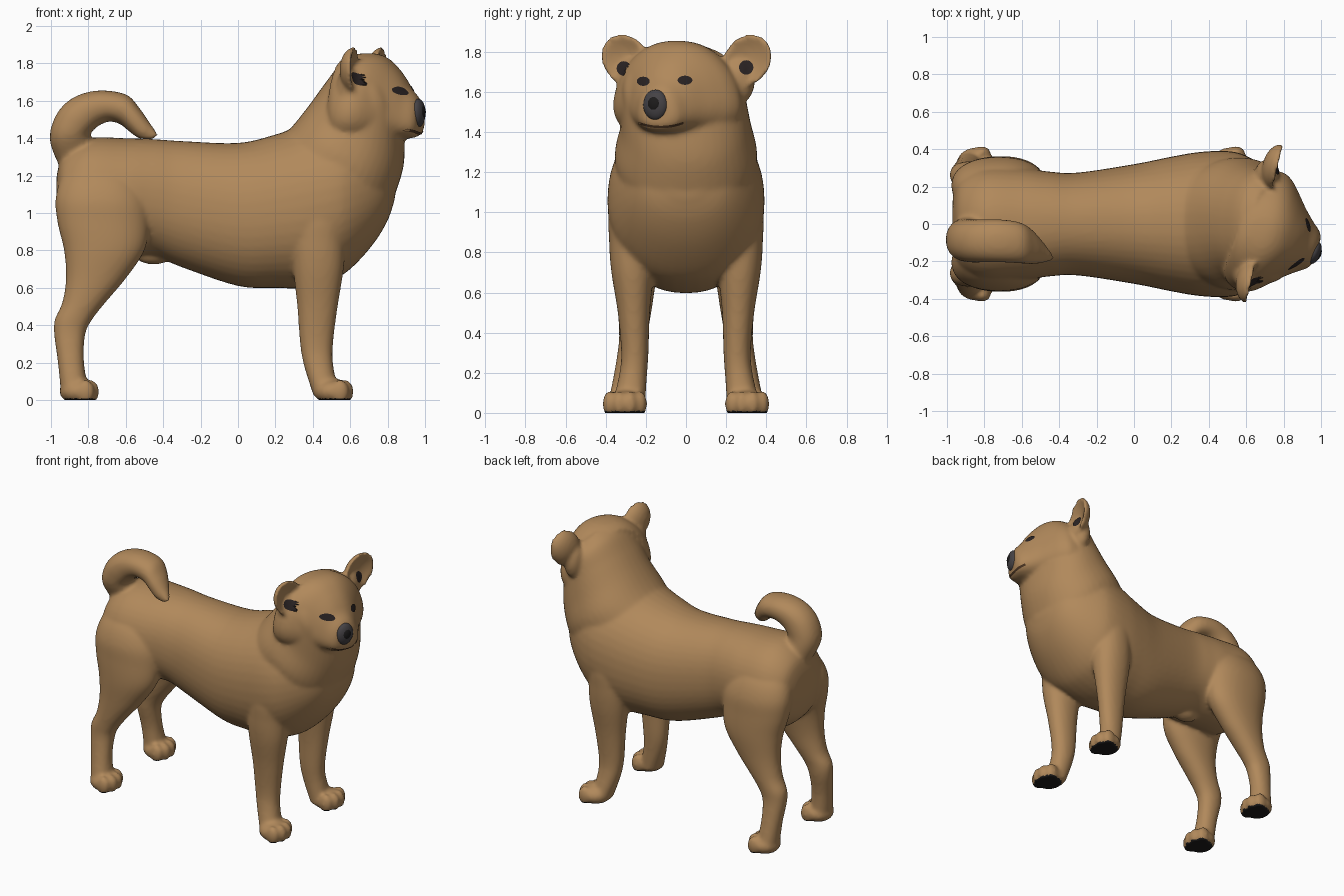
import bpy, bmesh, math
from mathutils import Vector, Matrix
from mathutils.bvhtree import BVHTree

if "Cube" in bpy.data.objects:
    bpy.data.objects.remove(bpy.data.objects["Cube"])


def material(name, rgb):
    m = bpy.data.materials.new(name)
    m.diffuse_color = (*rgb, 1)
    m.use_nodes = True
    m.node_tree.nodes["Principled BSDF"].inputs["Base Color"].default_value = m.diffuse_color
    return m


TAN = material("tan fur", (0.44, 0.25, 0.105))
SOLE = material("black pad", (0.012, 0.011, 0.011))
DARK = material("dark eye", (0.022, 0.016, 0.016))
GREY = material("grey nose", (0.06, 0.055, 0.06))
BROWN = material("brown lip", (0.08, 0.04, 0.018))


def finish(name, bm, *mats):
    me = bpy.data.meshes.new(name)
    bm.to_mesh(me)
    bm.free()
    ob = bpy.data.objects.new(name, me)
    bpy.context.collection.objects.link(ob)
    for m in mats:
        me.materials.append(m)
    me.shade_smooth()
    return ob


def spline(rows, steps=5):
    """Catmull-Rom interpolation between rows of numbers."""
    out = []
    for i in range(len(rows) - 1):
        p = [Vector(rows[min(max(i + k, 0), len(rows) - 1)]) for k in (-1, 0, 1, 2)]
        for s in range(steps):
            t = s / steps
            out.append(0.5 * (2 * p[1] + (p[2] - p[0]) * t + (2 * p[0] - 5 * p[1] + 4 * p[2] - p[3]) * t * t
                              + (3 * p[1] - p[0] - 3 * p[2] + p[3]) * t ** 3))
    return out + [Vector(rows[-1])]


def loft(bm, rows, mat=Matrix(), power=0.92, pear=0, n=44):
    """Skin of ovals; each row is ax, az, bx, bz (ends of the oval seen from the side), y centre, half width."""
    rings = []
    for ax, az, bx, bz, yc, hw in spline(rows):
        ring = []
        for k in range(n):
            a = 2 * math.pi * k / n
            c, s = (math.copysign(abs(f) ** power, f) for f in (math.cos(a), math.sin(a)))
            co = Vector(((ax + bx) / 2 + (ax - bx) / 2 * c, yc + hw * s * (1 - pear * c), (az + bz) / 2 + (az - bz) / 2 * c))
            ring.append(bm.verts.new(mat @ co))
        rings.append(ring)
    faces = [bm.faces.new(rings[0]), bm.faces.new(rings[-1][::-1])]
    for r, q in zip(rings, rings[1:]):
        for k in range(n):
            faces.append(bm.faces.new((r[k], q[k], q[k - 1], r[k - 1])))
    bmesh.ops.recalc_face_normals(bm, faces=faces)


def upright(rows):
    """Rows x, bottom, top, half width -> loft rows."""
    return [(x, t, x, b, 0, w) for x, b, t, w in rows]


def ball(bm, centre, radii, mat=Matrix()):
    m = mat @ Matrix.Translation(centre) @ Matrix.Diagonal((*radii, 1))
    return bmesh.ops.create_uvsphere(bm, u_segments=24, v_segments=16, radius=1, matrix=m)["verts"]


bm = bmesh.new()

# torso
loft(bm, upright([(-.97, 1.0, 1.2, .13), (-.93, .87, 1.32, .24), (-.8, .77, 1.4, .305), (-.6, .77, 1.4, .3),
                  (-.45, .77, 1.395, .28), (-.3, .71, 1.385, .275), (0, .61, 1.375, .32), (.2, .6, 1.42, .36),
                  (.35, .6, 1.47, .385), (.5, .64, 1.49, .39), (.6, .7, 1.48, .365), (.72, .83, 1.42, .29),
                  (.8, .96, 1.32, .2), (.84, 1.08, 1.2, .08)]))
ball(bm, (-.45, 0, .775), (.1, .06, .05))

# neck ruff
loft(bm, [(.2, 1.37, .78, .95, 0, .34), (.3, 1.475, .84, 1.1, 0, .355), (.39, 1.59, .885, 1.25, 0, .325),
          (.47, 1.7, .89, 1.4, -.01, .31), (.55, 1.8, .88, 1.5, -.015, .295), (.63, 1.84, .86, 1.62, -.02, .23)])

# head, turned to its right
HEAD = Matrix.Translation((.65, -.03, 0)) @ Matrix.Rotation(math.radians(-19.5), 4, 'Z')
loft(bm, upright([(-.09, 1.38, 1.82, .26), (-.04, 1.34, 1.845, .31), (.04, 1.35, 1.855, .325), (.1, 1.365, 1.85, .3),
                  (.155, 1.38, 1.825, .25), (.21, 1.39, 1.775, .195), (.25, 1.395, 1.725, .16), (.285, 1.4, 1.67, .132),
                  (.325, 1.41, 1.625, .103), (.345, 1.44, 1.59, .075)]), HEAD, 0.86, 0.22)

# cupped ears
for s in (-1, 1):
    ear = Matrix.Translation((.7, 0, 0)) @ Matrix.Rotation(math.radians(-13), 4, 'Z') \
        @ Matrix.Translation((0, s * .31, 1.757)) @ Matrix.Rotation(math.radians(-s * 40), 4, 'X')
    for v in ball(bm, (0, 0, 0), (1, 1, 1)):
        x, y, z = v.co
        x = x * .085 if x < 0 else x * .02 - .05 * (1 - y * y - z * z)
        v.co = ear @ Vector((x, y * .118, z * .14))
    ball(bm, (.65 + s * .06, s * .265, 1.66), (.065, .08, .12))

# legs with toed paws
for s in (-1, 1):
    hind = [(1.3, -.75, .08, .12, .1), (1.2, -.74, .16, .2, .135), (1.08, -.73, .2, .245, .15), (.95, -.72, .22, .245, .14),
            (.8, -.715, .24, .215, .122), (.65, -.76, .25, .16, .1), (.52, -.825, .255, .115, .085),
            (.43, -.88, .26, .1, .075), (.35, -.9, .265, .083, .07), (.2, -.893, .29, .07, .068), (.02, -.87, .31, .075, .085)]
    fore = [(1.2, .46, .18, .12, .12), (1.0, .44, .245, .145, .135), (.85, .43, .255, .145, .128), (.7, .43, .265, .135, .107),
            (.5, .425, .26, .108, .08), (.3, .42, .255, .088, .068), (.18, .432, .265, .078, .07), (.02, .475, .29, .07, .085)]
    for rows, px in ((hind, -.85), (fore, .51)):
        loft(bm, [(x - rx, z, x + rx, z, s * y, ry) for z, x, y, rx, ry in rows])
        ball(bm, (px, s * .305, .045), (.105, .105, .068))
        for dx, dy in ((.035, -.075), (.06, -.028), (.06, .028), (.035, .075)):
            ball(bm, (px + dx, s * .305 + dy, .045), (.049, .036, .064))

# curled tail
loft(bm, [(-.93, 1.2, -.72, 1.33, -.03, .09), (-1.005, 1.38, -.79, 1.41, -.08, .11), (-.975, 1.52, -.76, 1.455, -.09, .115),
          (-.885, 1.615, -.73, 1.475, -.09, .115), (-.75, 1.655, -.685, 1.49, -.09, .115), (-.6, 1.635, -.63, 1.475, -.1, .11),
          (-.53, 1.565, -.58, 1.435, -.12, .095), (-.47, 1.48, -.53, 1.4, -.15, .06), (-.425, 1.42, -.46, 1.39, -.18, .015)])

# fuse the fur parts into one smooth coat
coat = finish("dog_coat", bm, TAN, SOLE)
rm = coat.modifiers.new("fuse", 'REMESH')
rm.mode, rm.voxel_size = 'VOXEL', 0.013
sm = coat.modifiers.new("soften", 'SMOOTH')
sm.factor, sm.iterations = 0.5, 7
bpy.context.view_layer.objects.active = coat
coat.select_set(True)
for m in ("fuse", "soften"):
    bpy.ops.object.modifier_apply(modifier=m)
for v in coat.data.vertices:
    v.co.z = max(v.co.z, 0)
coat.data.update()
for p in coat.data.polygons:
    p.material_index = int(p.center.z < .009)
coat.data.shade_smooth()

bm = bmesh.new()
bm.from_mesh(coat.data)
tree = BVHTree.FromBMesh(bm)
bm.free()


def on_face(y, z, start=2, lift=.006):
    """Point on the coat met by looking backwards from x = start."""
    hit = tree.ray_cast(Vector((start, y, z)), Vector((-1, 0, 0)))[0]
    return Vector((hit.x + lift, y, z))


def patch(name, y, z, ry, rz, mat, start=2, n=20):
    """Thin oval marking that follows the coat."""
    bm = bmesh.new()
    centre = bm.verts.new(on_face(y, z, start))
    rings = [[bm.verts.new(on_face(y + ry * f * math.cos(2 * math.pi * k / n), z + rz * f * math.sin(2 * math.pi * k / n), start))
              for k in range(n)] for f in (.33, .67, 1)]
    for k in range(n):
        bm.faces.new((centre, rings[0][k - 1], rings[0][k]))
        for a, b in zip(rings, rings[1:]):
            bm.faces.new((a[k - 1], b[k - 1], b[k], a[k]))
    finish(name, bm, mat)


# eyes and inner ears
patch("right_eye", -.213, 1.653, .032, .023, DARK)
patch("left_eye", -.005, 1.658, .037, .023, DARK)
patch("right_inner_ear", -.31, 1.717, .036, .036, DARK, .685)
patch("left_inner_ear", .3, 1.722, .036, .036, DARK, .83)

# mouth line
bm = bmesh.new()
pairs = []
for i in range(17):
    t = i / 8 - 1
    y, z = -.125 + .112 * t, 1.425 + .02 * t * t
    pairs.append([bm.verts.new(on_face(y, z + d)) for d in (-.006, .006)])
for a, b in zip(pairs, pairs[1:]):
    bm.faces.new((a[0], b[0], b[1], a[1]))
finish("mouth", bm, BROWN)

# nose with a darker centre
turn = Matrix.Translation((.963, -.152, 1.535)) @ Matrix.Rotation(math.radians(-19.5), 4, 'Z')
bm = bmesh.new()
ball(bm, (0, 0, 0), (.036, .064, .076), turn)
finish("nose", bm, GREY)
bm = bmesh.new()
ball(bm, (.014, 0, .005), (.026, .04, .045), turn)
finish("nose_centre", bm, SOLE)
